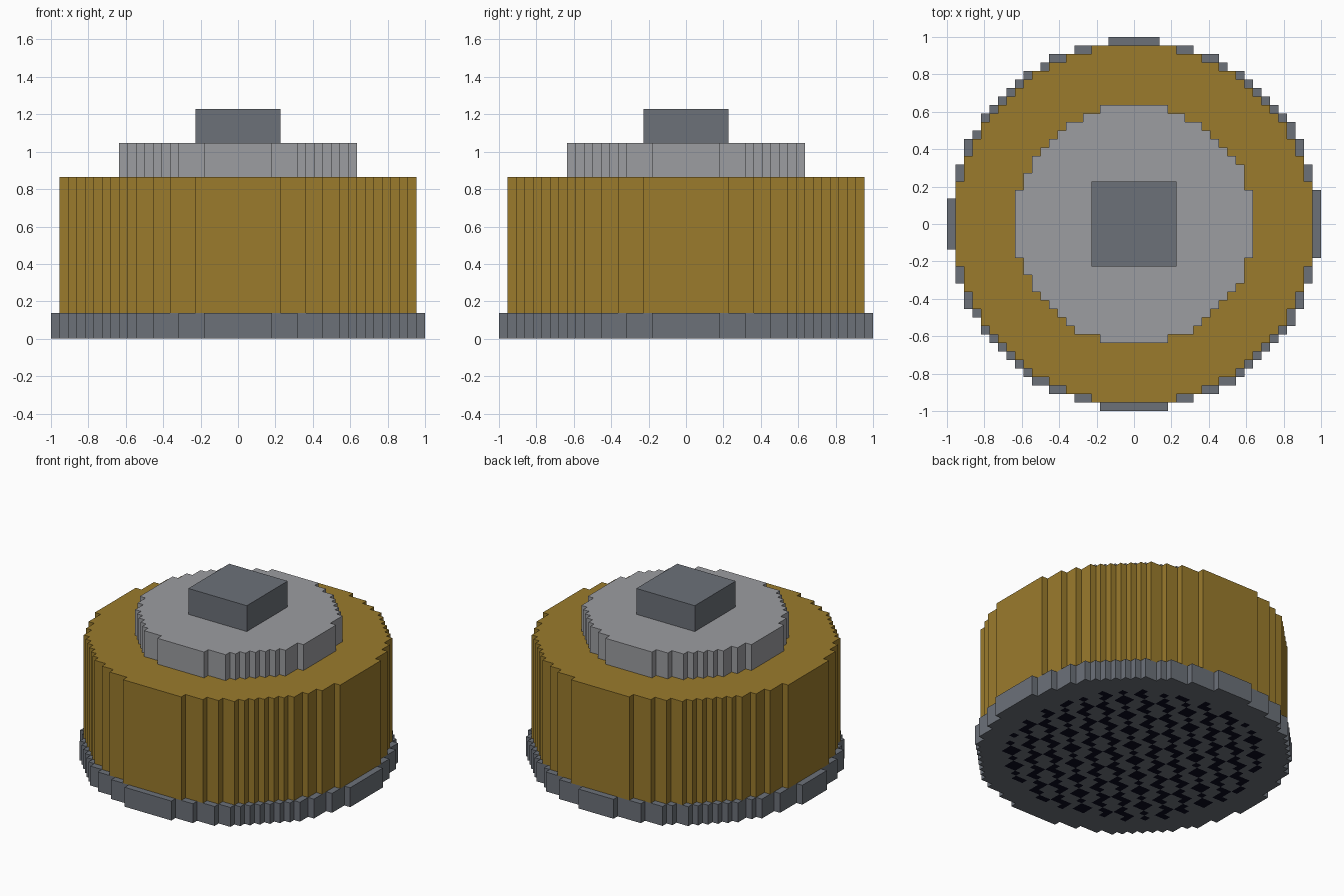
import bpy
import bmesh
import math

CELLS = 44            # cells across the widest part
U = 2 / CELLS         # size of one cell

old = bpy.data.objects.get("Cube")
if old:
    bpy.data.objects.remove(old, do_unlink=True)


def material(name, hex_code):
    rgb = [int(hex_code[i:i + 2], 16) / 255 for i in (0, 2, 4)]
    rgba = [c / 12.92 if c <= 0.04045 else ((c + 0.055) / 1.055) ** 2.4 for c in rgb] + [1]
    m = bpy.data.materials.new(name)
    m.use_nodes = True
    m.diffuse_color = rgba
    m.node_tree.nodes["Principled BSDF"].inputs["Base Color"].default_value = rgba
    return m


steel = material("slate_grey", "6c7179")
gold = material("dark_gold", "9b7b2c")
silver = material("light_grey", "9c9da1")
black = material("near_black", "0a0a1c")


def in_disc(x, y, r2):
    # Nearly centred circle test, nudged so tied cells fall on the front and left
    return (x - 0.01) ** 2 + (y + 0.01) ** 2 <= r2


def in_grille(x, y):
    # Diagonal chains of two-cell squares joined by single cells
    i, j = math.floor(x) + CELLS, math.floor(y) + CELLS
    d = (i - j) % 4
    linked = d == 0 or (d == 1 and j % 3 == 0) or (d == 3 and i % 3 == 0)
    return linked and x * x + y * y < 18 ** 2


def stepped_part(name, inside, low, high, mats, grille=False):
    """Extrude all grid cells that pass the inside test, from low to high (in cells)."""
    bm = bmesh.new()
    bmesh.ops.create_grid(bm, x_segments=CELLS, y_segments=CELLS, size=1)
    bmesh.ops.translate(bm, verts=bm.verts, vec=(0, 0, low * U))
    outside = []
    for f in bm.faces:
        c = f.calc_center_median() / U
        if not inside(c.x, c.y):
            outside.append(f)
        elif grille and in_grille(c.x, c.y):
            f.material_index = 1
    bmesh.ops.delete(bm, geom=outside, context='FACES')

    # Raise a copy of the footprint and keep the underside
    ext = bmesh.ops.extrude_face_region(bm, geom=bm.faces[:], use_keep_orig=True)
    top = [v for v in ext["geom"] if isinstance(v, bmesh.types.BMVert)]
    bmesh.ops.translate(bm, verts=top, vec=(0, 0, (high - low) * U))
    middle = (low + high) / 2 * U
    for f in bm.faces:
        if f.calc_center_median().z > middle - U / 4:
            f.material_index = 0
    bmesh.ops.recalc_face_normals(bm, faces=bm.faces)

    # Merge flat cells on the top and sides
    edges = [e for e in bm.edges if max(v.co.z for v in e.verts) > middle]
    bmesh.ops.dissolve_limit(bm, angle_limit=0.01, verts=top, edges=edges)

    mesh = bpy.data.meshes.new(name)
    bm.to_mesh(mesh)
    bm.free()
    for m in mats:
        mesh.materials.append(m)
    obj = bpy.data.objects.new(name, mesh)
    bpy.context.collection.objects.link(obj)
    return obj


# Stacked parts from the ground up
stepped_part("base_flange", lambda x, y: in_disc(x, y, 474.5), 0, 3, [steel, black], grille=True)
stepped_part("drum_body", lambda x, y: in_disc(x, y, 443), 3, 19, [gold])
stepped_part("upper_collar", lambda x, y: in_disc(x, y, 198.5), 19, 23, [silver])
stepped_part("top_block", lambda x, y: max(abs(x), abs(y)) < 5, 23, 27, [steel])
